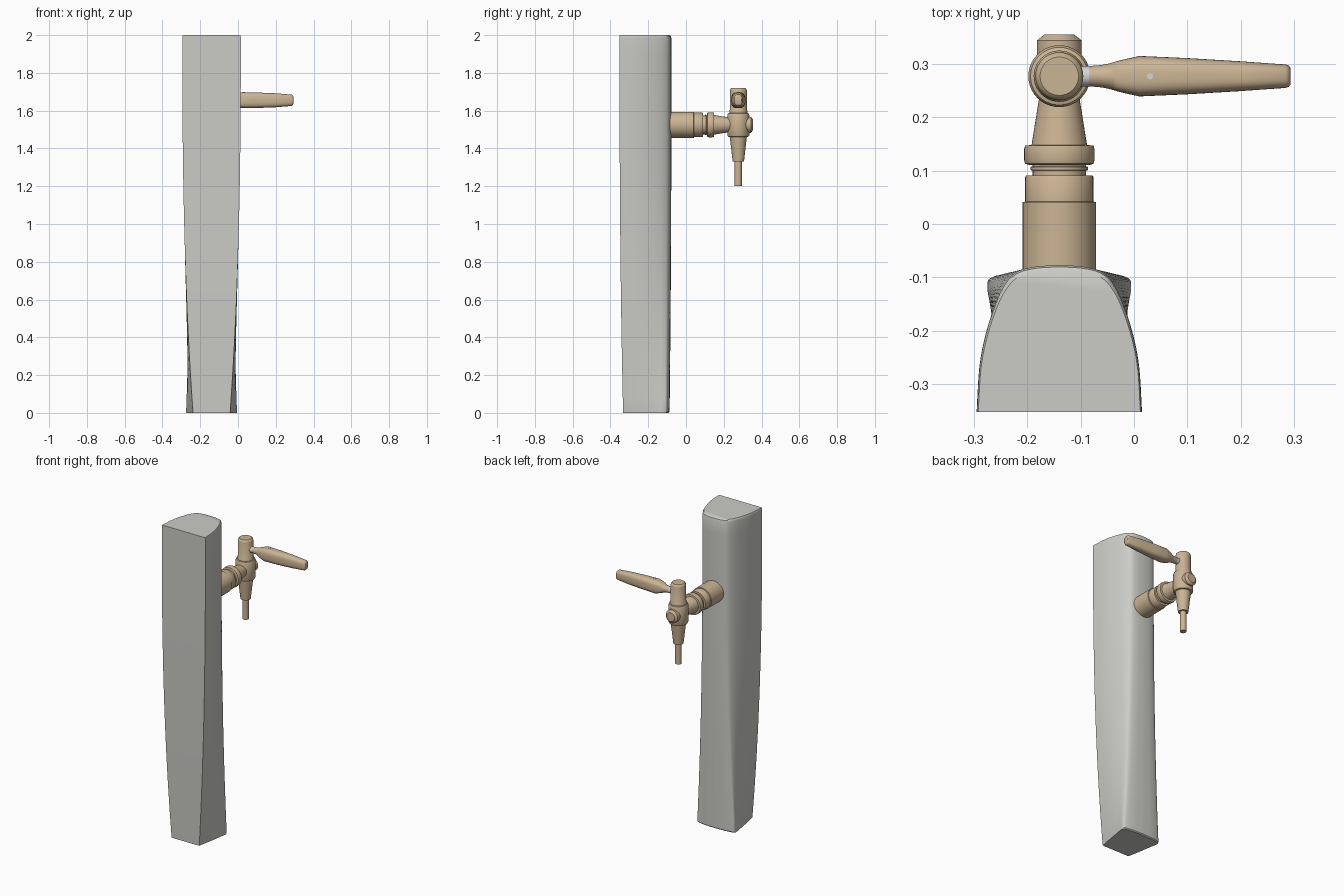
import bpy, bmesh, math
from mathutils import Vector, Matrix

cube = bpy.data.objects.get("Cube")
if cube:
    bpy.data.objects.remove(cube, do_unlink=True)


def material(name, rgb):
    mat = bpy.data.materials.new(name)
    mat.use_nodes = True
    mat.diffuse_color = (*rgb, 1)
    mat.node_tree.nodes["Principled BSDF"].inputs["Base Color"].default_value = (*rgb, 1)
    return mat


GREY = material("warm grey", (0.60, 0.60, 0.57))
BRASS = material("pale brass", (0.60, 0.46, 0.30))
STEEL = material("steel", (0.66, 0.66, 0.66))
TAP_X, TAP_Y, PIPE_Z, LEVER_Z = -0.14, 0.277, 1.525, 1.655


def loft(name, rings, mat, angle=35):
    """Skin a list of closed rings and cap both ends."""
    bm = bmesh.new()
    loops = [[bm.verts.new(p) for p in ring] for ring in rings]
    n = len(loops[0])
    for a, b in zip(loops, loops[1:]):
        for i in range(n):
            j = (i + 1) % n
            bm.faces.new((a[i], a[j], b[j], b[i]))
    bm.faces.new(loops[0][::-1])
    bm.faces.new(loops[-1])
    bmesh.ops.recalc_face_normals(bm, faces=bm.faces)
    mesh = bpy.data.meshes.new(name)
    bm.to_mesh(mesh)
    bm.free()
    mesh.materials.append(mat)
    obj = bpy.data.objects.new(name, mesh)
    bpy.context.collection.objects.link(obj)
    bpy.ops.object.select_all(action='DESELECT')
    obj.select_set(True)
    bpy.context.view_layer.objects.active = obj
    bpy.ops.object.shade_smooth_by_angle(angle=math.radians(angle))
    return obj


def turned(name, profile, origin, axis, mat=BRASS, sides=40):
    """Turn a (radius, distance) profile around the given axis."""
    turn = Vector((0, 0, 1)).rotation_difference(Vector(axis)).to_matrix()
    angles = [math.tau * i / sides for i in range(sides)]
    rings = [[Vector(origin) + turn @ Vector((r * math.cos(a), r * math.sin(a), d))
              for a in angles] for r, d in profile]
    return loft(name, rings, mat)


def smooth_path(points, steps=5):
    """Catmull-Rom curve through the points."""
    pts = [Vector(p) for p in points]
    pts = [pts[0] * 2 - pts[1]] + pts + [pts[-1] * 2 - pts[-2]]
    out = []
    for a, b, c, d in zip(pts, pts[1:], pts[2:], pts[3:]):
        for k in range(steps):
            t = k / steps
            out.append(0.5 * (2 * b + (c - a) * t + (2 * a - 5 * b + 4 * c - d) * t * t
                              + (3 * b - a - 3 * c + d) * t ** 3))
    return out + [pts[-2]]


# Column: half sections from the front corner to the middle of the back
top_half = smooth_path([(0.155, -0.352), (0.150, -0.27), (0.139, -0.21), (0.120, -0.15),
                        (0.101, -0.112), (0.080, -0.09), (0.045, -0.08), (0, -0.077)])
base_half = smooth_path([(0.098, -0.333), (0.112, -0.26), (0.122, -0.20), (0.130, -0.15),
                         (0.135, -0.118), (0.127, -0.10), (0.075, -0.09), (0, -0.087)])


def column_ring(z, shrink=0.0):
    t = 1 - (1 - z / 2) ** 2.5
    half = [b.lerp(a, t) for a, b in zip(top_half, base_half)]
    front = half[0].y
    half = [Vector((p.x * (1 - shrink / 2), front + (p.y - front) * (1 - shrink))) for p in half]
    outline = half + [Vector((-p.x, p.y)) for p in reversed(half[:-1])]
    return [(p.x + TAP_X, p.y, z) for p in outline]


rings = [column_ring(0, 0.025), column_ring(0.006)]
rings += [column_ring(1.985 * i / 24) for i in range(1, 25)]
rings += [column_ring(1.995, 0.012), column_ring(2.0, 0.04)]
loft("column", rings, GREY)

# Shank and coupling running back from the column
turned("shank", [(0.069, -0.12), (0.069, 0.041), (0.064, 0.042), (0.064, 0.088),
                 (0.062, 0.091), (0.050, 0.091), (0.050, 0.100), (0.054, 0.101),
                 (0.054, 0.107), (0.050, 0.108), (0.050, 0.113)], (TAP_X, 0, PIPE_Z), (0, 1, 0))
turned("coupling_nut", [(0.058, 0.111), (0.064, 0.113), (0.066, 0.120), (0.066, 0.140),
                        (0.064, 0.147), (0.052, 0.148), (0.038, 0.235), (0.036, 0.26)],
       (TAP_X, 0, PIPE_Z), (0, 1, 0))

# Valve body, spout and rear cap
turned("valve_body", [(0.030, 1.33), (0.045, 1.46), (0.054, 1.463), (0.058, 1.470),
                      (0.058, 1.578), (0.054, 1.586), (0.048, 1.588), (0.048, 1.60),
                      (0.045, 1.605), (0.045, 1.705), (0.042, 1.715), (0.036, 1.72)],
       (TAP_X, TAP_Y, 0), (0, 0, 1))
turned("spout", [(0.019, 1.20), (0.019, 1.34)], (TAP_X, TAP_Y, 0), (0, 0, 1))
turned("rear_cap", [(0.042, 0.29), (0.042, 0.344), (0.028, 0.355)],
       (TAP_X, 0, PIPE_Z), (0, 1, 0))

# Lever: collar, flat sided grip and set screw
turned("lever_collar", [(0.019, -0.11), (0.019, -0.082)], (0, TAP_Y, LEVER_Z), (1, 0, 0), STEEL)


def lever_ring(x, half_y, half_z, power):
    ring = []
    for i in range(40):
        a = math.tau * (i + 0.5) / 40
        c, s = math.cos(a), math.sin(a)
        ring.append((x, TAP_Y + half_y * math.copysign(abs(c) ** power, c),
                     LEVER_Z + half_z * math.copysign(abs(s) ** power, s)))
    return ring


stations = smooth_path([(-0.084, 0.019, 0.019), (-0.055, 0.022, 0.022),
                        (-0.025, 0.030, 0.032), (0.010, 0.038, 0.042)], 4)
stations += [Vector(p) for p in [(0.10, 0.034, 0.041), (0.20, 0.028, 0.037),
                                 (0.284, 0.022, 0.030), (0.290, 0.020, 0.026),
                                 (0.293, 0.016, 0.020)]]
loft("lever_grip", [lever_ring(*s, 1.0 if s.x < -0.04 else 0.7) for s in stations], BRASS)
turned("set_screw", [(0.006, 0.03), (0.006, 0.044)], (0.03, TAP_Y, LEVER_Z), (0, 0, 1), STEEL, 16)
